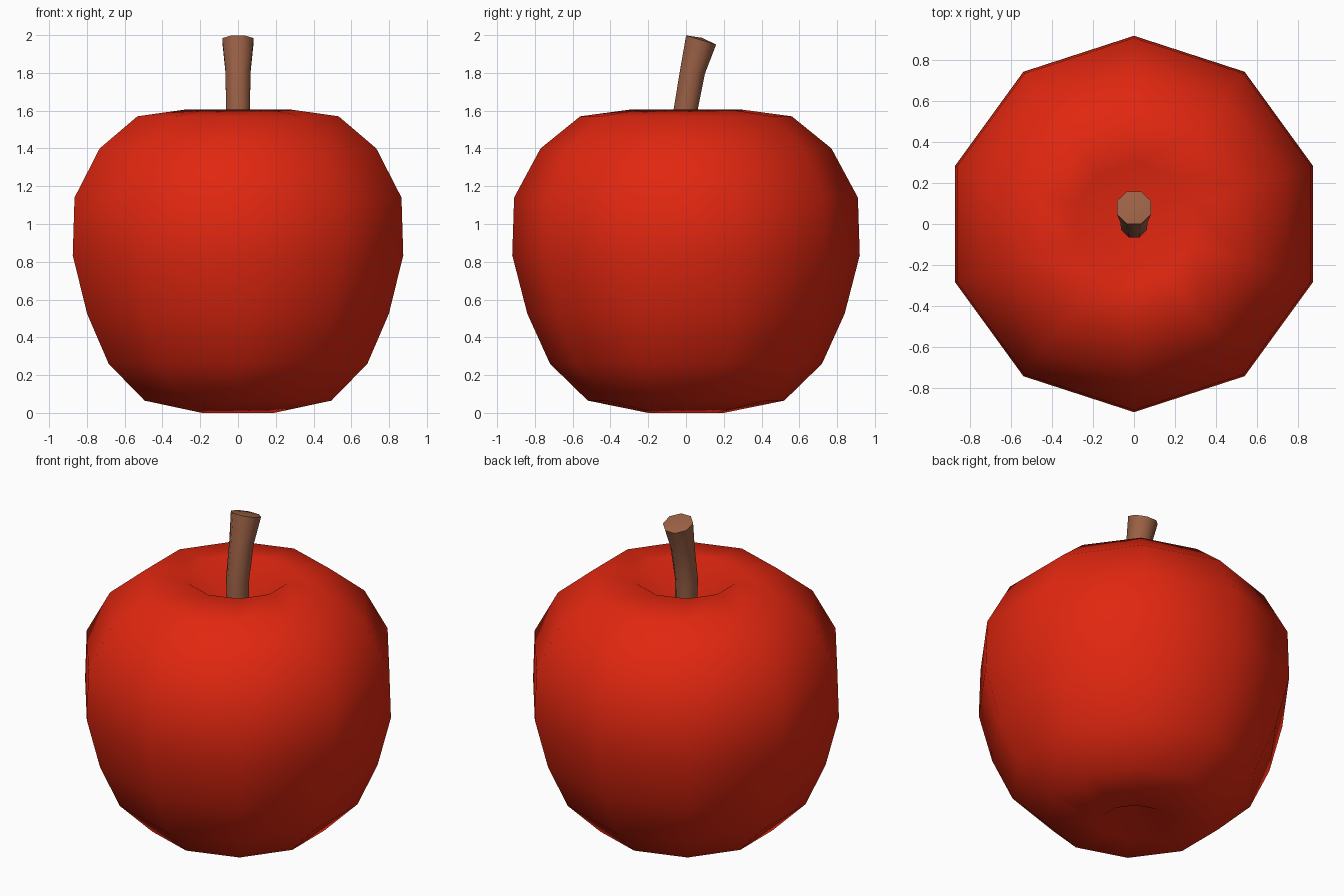
import bpy, bmesh
from math import sin, cos, pi, radians
from mathutils import Vector

if "Cube" in bpy.data.objects:
    bpy.data.objects.remove(bpy.data.objects["Cube"])


def build(name, rings, bottom, top, color, angle):
    """Skin a list of point rings, closing each end with a fan to a pole."""
    bm = bmesh.new()
    loops = [[bm.verts.new(p) for p in ring] for ring in rings]
    low, high = bm.verts.new(bottom), bm.verts.new(top)
    n = len(loops[0])
    for i in range(n):
        j = (i + 1) % n
        bm.faces.new((low, loops[0][j], loops[0][i]))
        bm.faces.new((high, loops[-1][i], loops[-1][j]))
        for a, b in zip(loops, loops[1:]):
            bm.faces.new((a[i], a[j], b[j], b[i]))
    bmesh.ops.recalc_face_normals(bm, faces=bm.faces)
    mesh = bpy.data.meshes.new(name)
    bm.to_mesh(mesh)
    bm.free()
    obj = bpy.data.objects.new(name, mesh)
    bpy.context.collection.objects.link(obj)
    mat = bpy.data.materials.new(name + "_colour")
    mat.diffuse_color = color
    mat.use_nodes = True
    mat.node_tree.nodes["Principled BSDF"].inputs["Base Color"].default_value = mat.diffuse_color
    mesh.materials.append(mat)
    bpy.ops.object.select_all(action='DESELECT')
    obj.select_set(True)
    bpy.context.view_layer.objects.active = obj
    bpy.ops.object.shade_smooth_by_angle(angle=radians(angle))
    return obj


def ring(sides, radius, y, z, tilt=0.0, start=pi / 2):
    """Polygon ring centred on (0, y, z), leaning towards +y by tilt degrees."""
    t = radians(tilt)
    pts = []
    for k in range(sides):
        a = start + 2 * pi * k / sides
        u = radius * sin(a)
        pts.append(Vector((radius * cos(a), y + u * cos(t), z - u * sin(t))))
    return pts


# Fruit body: ten-sided lathe with dimples at both poles
profile = [(0.20, 0.0), (0.52, 0.065), (0.72, 0.26), (0.84, 0.525), (0.92, 0.835),
           (0.91, 1.14), (0.77, 1.40), (0.56, 1.57), (0.30, 1.605)]
build("apple_body", [ring(10, r, 0, z) for r, z in profile],
      (0, 0, 0.13), (0, 0, 1.40), (0.75, 0.02, 0.005, 1), 180)

# Stem: eight-sided, bending towards the back and flaring at the tip
path = [(0.065, -0.005, 1.36, 0), (0.068, -0.003, 1.60, 8),
        (0.072, 0.035, 1.81, 13), (0.09, 0.08, 1.974, 17)]
build("stem", [ring(8, r, y, z, t, pi / 8) for r, y, z, t in path],
      (0, -0.005, 1.36), (0, 0.085, 1.986), (0.33, 0.12, 0.06, 1), 50)
